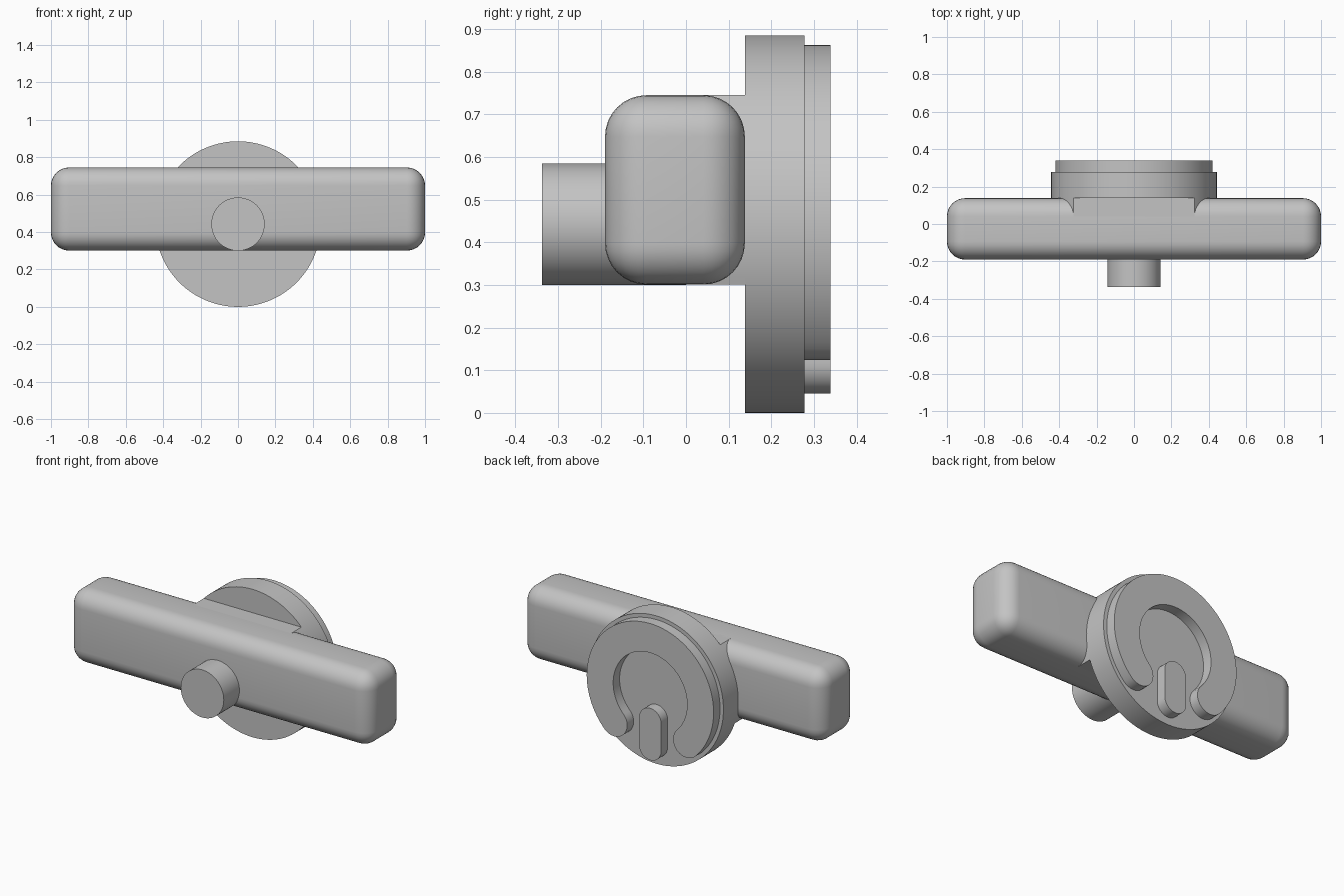
import bpy, bmesh, math

if "Cube" in bpy.data.objects:
    bpy.data.objects.remove(bpy.data.objects["Cube"])

grey = bpy.data.materials.new("plain grey")
grey.diffuse_color = (0.55, 0.55, 0.55, 1)
grey.use_nodes = True
grey.node_tree.nodes["Principled BSDF"].inputs["Base Color"].default_value = grey.diffuse_color
CZ = 0.4425          # height of the disc axis
R = 0.4425           # disc radius


def finish(name, bm):
    """Turn a bmesh into a shaded object."""
    bmesh.ops.recalc_face_normals(bm, faces=bm.faces)
    me = bpy.data.meshes.new(name)
    bm.to_mesh(me)
    bm.free()
    ob = bpy.data.objects.new(name, me)
    bpy.context.collection.objects.link(ob)
    me.materials.append(grey)
    bpy.ops.object.select_all(action='DESELECT')
    ob.select_set(True)
    bpy.context.view_layer.objects.active = ob
    bpy.ops.object.shade_smooth_by_angle(angle=math.radians(35))
    return ob


def prism(name, outline, y0, y1):
    """Extrude an (x, z) outline, given relative to the axis, along y."""
    bm = bmesh.new()
    face = bm.faces.new([bm.verts.new((x, y0, z + CZ)) for x, z in outline])
    new = bmesh.ops.extrude_face_region(bm, geom=[face])["geom"]
    bmesh.ops.translate(bm, vec=(0, y1 - y0, 0),
                        verts=[v for v in new if isinstance(v, bmesh.types.BMVert)])
    return finish(name, bm)


def arc(r, a0, a1, n, cx=0, cz=0):
    """Arc points, angles in radians measured from +x towards +z."""
    return [(cx + r * math.cos(a0 + (a1 - a0) * i / n),
             cz + r * math.sin(a0 + (a1 - a0) * i / n)) for i in range(n + 1)]


# rounded handle bar
bm = bmesh.new()
bmesh.ops.create_cube(bm, size=1)
for v in bm.verts:
    v.co = (v.co.x * 2, v.co.y * 0.328 - 0.026, v.co.z * 0.444 + 0.523)
bmesh.ops.bevel(bm, geom=bm.edges[:], offset=0.097, segments=8,
                profile=0.5, affect='EDGES')
finish("handle_bar", bm)

# front knob and rear disc
prism("front_knob", arc(0.1425, 0, 2 * math.pi, 64)[:-1], -0.338, 0)
prism("rear_disc", arc(R, 0, 2 * math.pi, 128)[:-1], 0.138, 0.278)

# disc core that fills the rounded back edges of the bar
top, bottom = math.asin(0.3025 / R), math.asin(-0.1415 / R)
prism("disc_core", arc(R, bottom, top, 24)
      + arc(R, math.pi - top, math.pi - bottom, 24), 0.03, 0.14)

# open ring on the back with round ends
ro, ri = 0.42, 0.245
rm, rc = (ro + ri) / 2, (ro - ri) / 2
gap = math.radians(46)
a0, a1 = -math.pi / 2 + gap, 1.5 * math.pi - gap
ring = arc(ro, a0, a1, 96)
ring += arc(rc, a1, a1 + math.pi, 16, rm * math.cos(a1), rm * math.sin(a1))[1:]
ring += arc(ri, a1, a0, 72)[1:]
ring += arc(rc, a0 - math.pi, a0, 16, rm * math.cos(a0), rm * math.sin(a0))[1:-1]
prism("open_ring", ring, 0.277, 0.339)

# pill-shaped pointer between the ring ends
w = 0.073
prism("pointer", arc(w, 0, math.pi, 20, 0, -0.16)
      + arc(w, math.pi, 2 * math.pi, 20, 0, -0.3975 + w), 0.277, 0.339)
